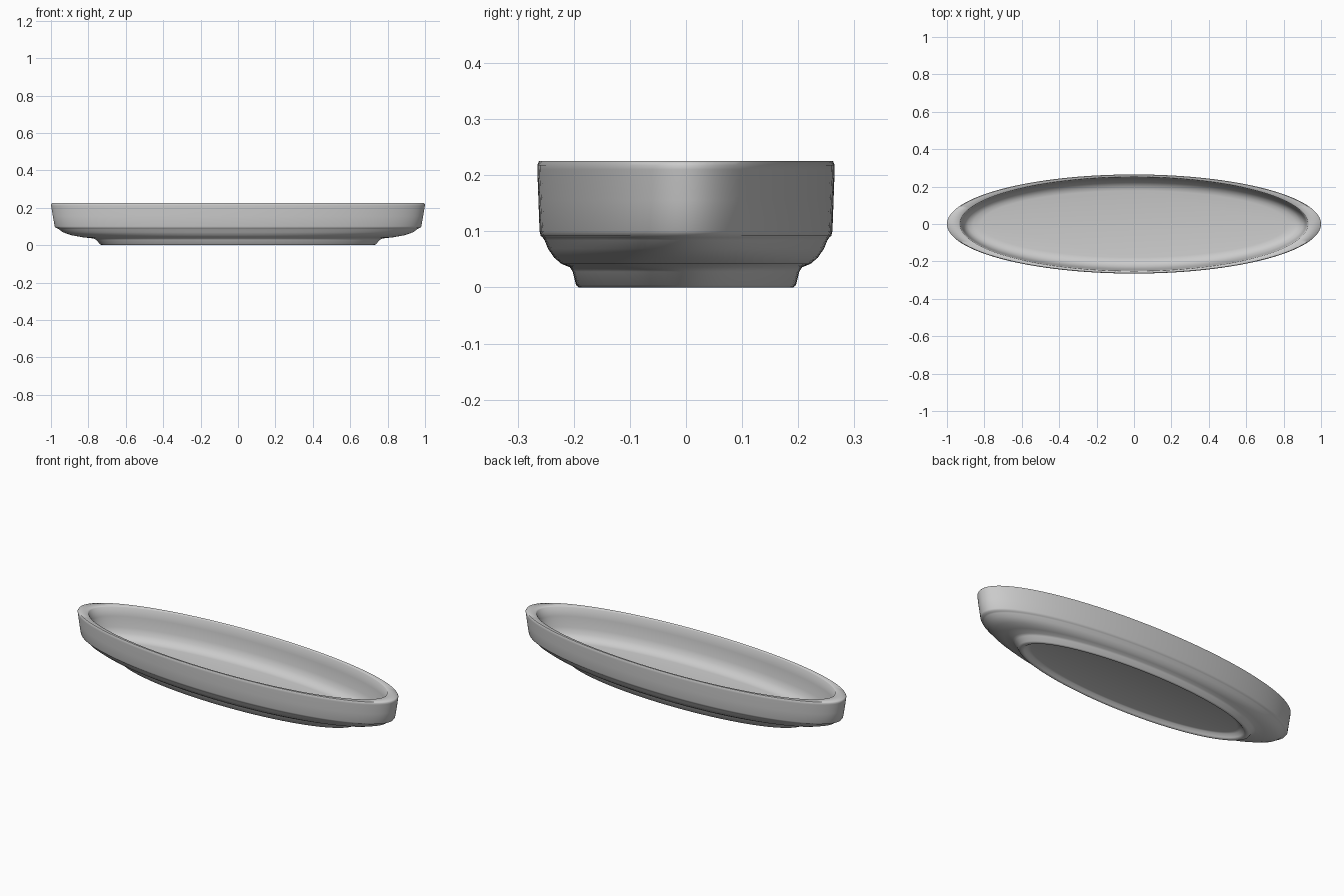
import bpy
import bmesh
from math import cos, sin, tau

cube = bpy.data.objects.get("Cube")
if cube:
    bpy.data.objects.remove(cube)

SEGMENTS = 128

stone = bpy.data.materials.new("plain_grey")
stone.use_nodes = True
grey = (0.6, 0.6, 0.6, 1)
stone.diffuse_color = grey
stone.node_tree.nodes["Principled BSDF"].inputs["Base Color"].default_value = grey

# Cross-section from the underside centre, round the rim, to the dish floor:
# (half length, half width, height)
profile = [
    # recessed underside and foot ring
    (0.66, 0.165, 0.024), (0.685, 0.173, 0.021), (0.70, 0.180, 0.006), (0.71, 0.185, 0.0),
    (0.725, 0.191, 0.0), (0.738, 0.196, 0.004), (0.757, 0.202, 0.028),
    # curved lower body
    (0.775, 0.207, 0.036), (0.83, 0.222, 0.042), (0.89, 0.235, 0.053),
    (0.937, 0.246, 0.069), (0.956, 0.252, 0.084),
    # ledge and outer band
    (0.963, 0.2555, 0.089), (0.974, 0.259, 0.092), (0.98, 0.261, 0.1), (0.99, 0.263, 0.155),
    (0.999, 0.265, 0.21), (1.0, 0.265, 0.218), (0.995, 0.262, 0.225),
    # flat rim and inner wall
    (0.937, 0.254, 0.225), (0.93, 0.251, 0.221), (0.922, 0.246, 0.17),
    (0.915, 0.239, 0.11), (0.905, 0.228, 0.08), (0.888, 0.212, 0.062),
    (0.86, 0.194, 0.052), (0.82, 0.178, 0.049),
]

bm = bmesh.new()
rings = []
for rx, ry, z in profile:
    rings.append([bm.verts.new((rx * cos(tau * i / SEGMENTS), ry * sin(tau * i / SEGMENTS), z))
                  for i in range(SEGMENTS)])
for low, high in zip(rings, rings[1:]):
    for i in range(SEGMENTS):
        j = (i + 1) % SEGMENTS
        bm.faces.new((low[i], low[j], high[j], high[i]))
# Close the underside and the dish floor
bm.faces.new(list(reversed(rings[0])))
bm.faces.new(rings[-1])
bmesh.ops.recalc_face_normals(bm, faces=bm.faces)

mesh = bpy.data.meshes.new("oval_tray")
bm.to_mesh(mesh)
bm.free()
mesh.materials.append(stone)
tray = bpy.data.objects.new("oval_tray", mesh)
bpy.context.collection.objects.link(tray)

# Smooth sides with crisp edges
bpy.ops.object.select_all(action="DESELECT")
tray.select_set(True)
bpy.context.view_layer.objects.active = tray
bpy.ops.object.shade_smooth_by_angle(angle=1.1)
